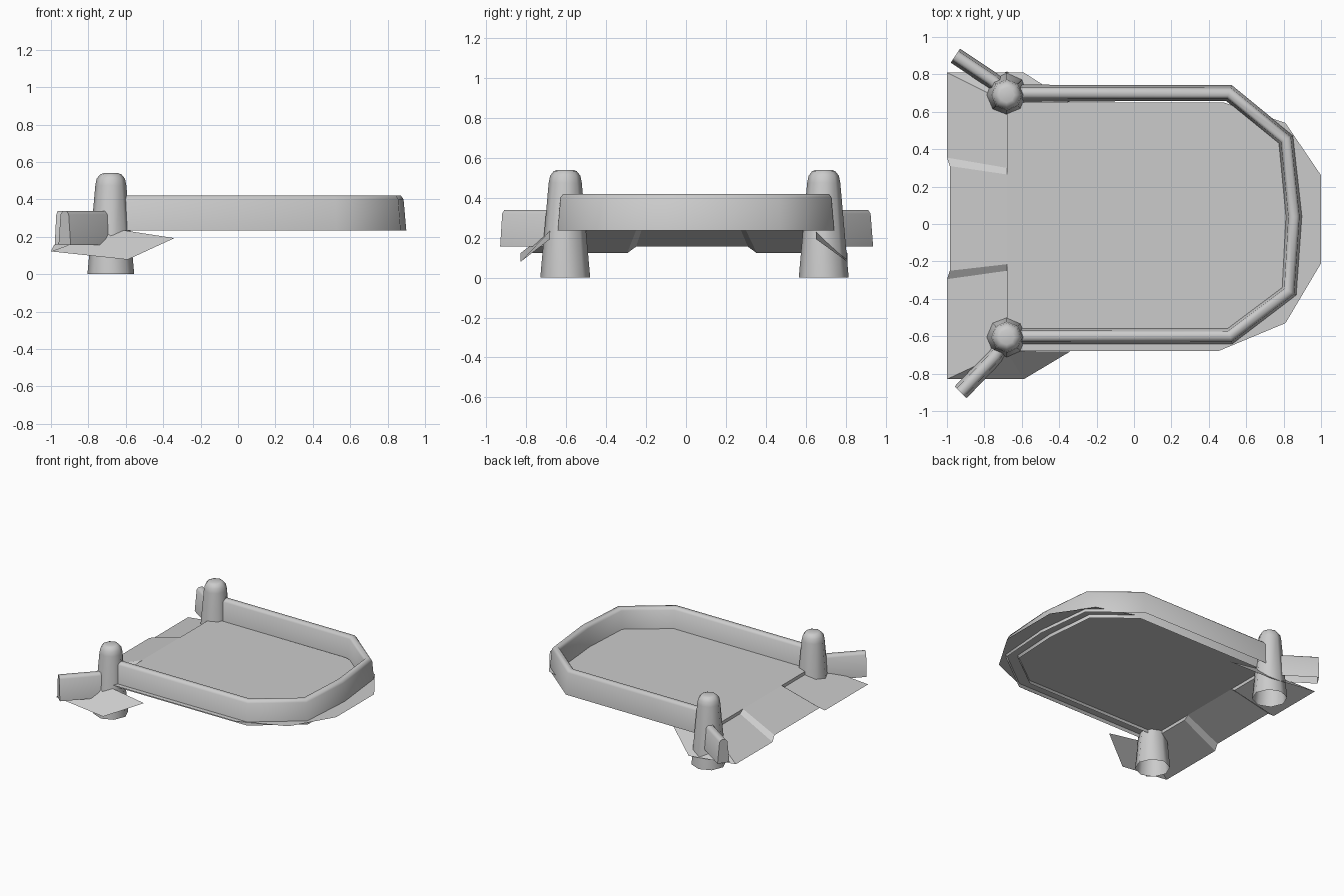
import bpy, bmesh, math
from mathutils import Vector

if "Cube" in bpy.data.objects:
    bpy.data.objects.remove(bpy.data.objects["Cube"])

def finish(name, bm, smooth=False):
    bmesh.ops.recalc_face_normals(bm, faces=bm.faces)
    me = bpy.data.meshes.new(name)
    bm.to_mesh(me)
    bm.free()
    ob = bpy.data.objects.new(name, me)
    bpy.context.collection.objects.link(ob)
    if smooth:
        bpy.context.view_layer.objects.active = ob
        ob.select_set(True)
        bpy.ops.object.shade_smooth_by_angle(angle=math.radians(80))
        ob.select_set(False)
    return ob

def wall(name, path, z0, height):
    """Sweep a tapered, round-topped section, open underneath, along a path."""
    section = [(-.045, 0), (-.030, .9), (-.016, 1), (.016, 1), (.030, .9), (.045, 0)]
    pts = [Vector(p) for p in path]
    bm = bmesh.new()
    rings = []
    for i, p in enumerate(pts):
        a = (p - pts[i - 1]).normalized() if i else (pts[1] - p).normalized()
        b = (pts[i + 1] - p).normalized() if i < len(pts) - 1 else a
        m = Vector((-a.y - b.y, a.x + b.x)).normalized()
        rings.append([bm.verts.new((p.x + m.x * o, p.y + m.y * o, z0 + h * height))
                      for o, h in section])
    for r, s in zip(rings, rings[1:]):
        for j in range(len(section) - 1):
            bm.faces.new((r[j], r[j + 1], s[j + 1], s[j]))
    bm.faces.new(rings[-1])
    return finish(name, bm, True)

def tower(name, x, y):
    """Eight-sided tapered tower with a rounded cap, open underneath."""
    profile = [(.125, 0), (.083, .475), (.076, .51), (.058, .533), (.04, .54)]
    bm = bmesh.new()
    rings = [[bm.verts.new((x + r * math.cos(k * math.pi / 4),
                            y + r * math.sin(k * math.pi / 4), z)) for k in range(8)]
             for r, z in profile]
    for r, s in zip(rings, rings[1:]):
        for k in range(8):
            bm.faces.new((r[k], r[(k + 1) % 8], s[(k + 1) % 8], s[k]))
    bm.faces.new(rings[-1])
    return finish(name, bm, True)

def sheet(name, *polys):
    bm = bmesh.new()
    for poly in polys:
        bm.faces.new([bm.verts.new(p) for p in poly])
    bmesh.ops.remove_doubles(bm, verts=bm.verts, dist=.001)
    return finish(name, bm)

# Curtain wall and the two short wing walls
wall("curtain_wall", [(-.68, .70), (.508, .70), (.812, .452), (.855, .04),
                      (.83, -.36), (.513, -.60), (-.68, -.60)], .235, .185)
wall("back_wing_wall", [(-.68, .70), (-.76, .77), (-.955, .90)], .155, .183)
wall("front_wing_wall", [(-.68, -.605), (-.74, -.705), (-.927, -.90)], .155, .183)

# Towers
tower("back_tower", -.68, .69)
tower("front_tower", -.68, -.605)

# Flat courtyard floor, a little above the foot of the wall
G = .262
sheet("courtyard_floor", [(x, y, G) for x, y in [
    (-.68, -.68), (.45, -.68), (.81, -.53), (1, -.21), (1, .26), (.81, .54),
    (.48, .65), (-.68, .65), (-.68, .265), (-.68, -.215)]])

# Sloping causeway between the towers
sheet("entrance_ramp", [(-.68, .265, G), (-.68, -.215, G), (-.985, -.25, .155), (-.985, .31, .155)])

# Lower ground on each side: bank, step, slope and outer flap
for name, s, inner, outer, edge in (("front_bank", -1, .215, .25, .68),
                                    ("back_bank", 1, .265, .31, .65)):
    rim = .83 if s < 0 else .81
    a, b = (-.68, s * inner, G), (-.985, s * outer, .155)
    c, d = (-1, s * (outer + .045), .122), (-.68, s * (inner + .035), .237)
    e, f = (-.68, s * edge, .237), (-1, s * rim, .122)
    g = (-.68, s * edge, G)
    h = (-.59, s * rim, .078)
    sheet(name, (a, b, c, d), (c, d, e, f), (a, d, e, g),
          (f, h, e), (h, (-.34, s * (edge + .001), .193), (-.62, s * edge, .236), e))
